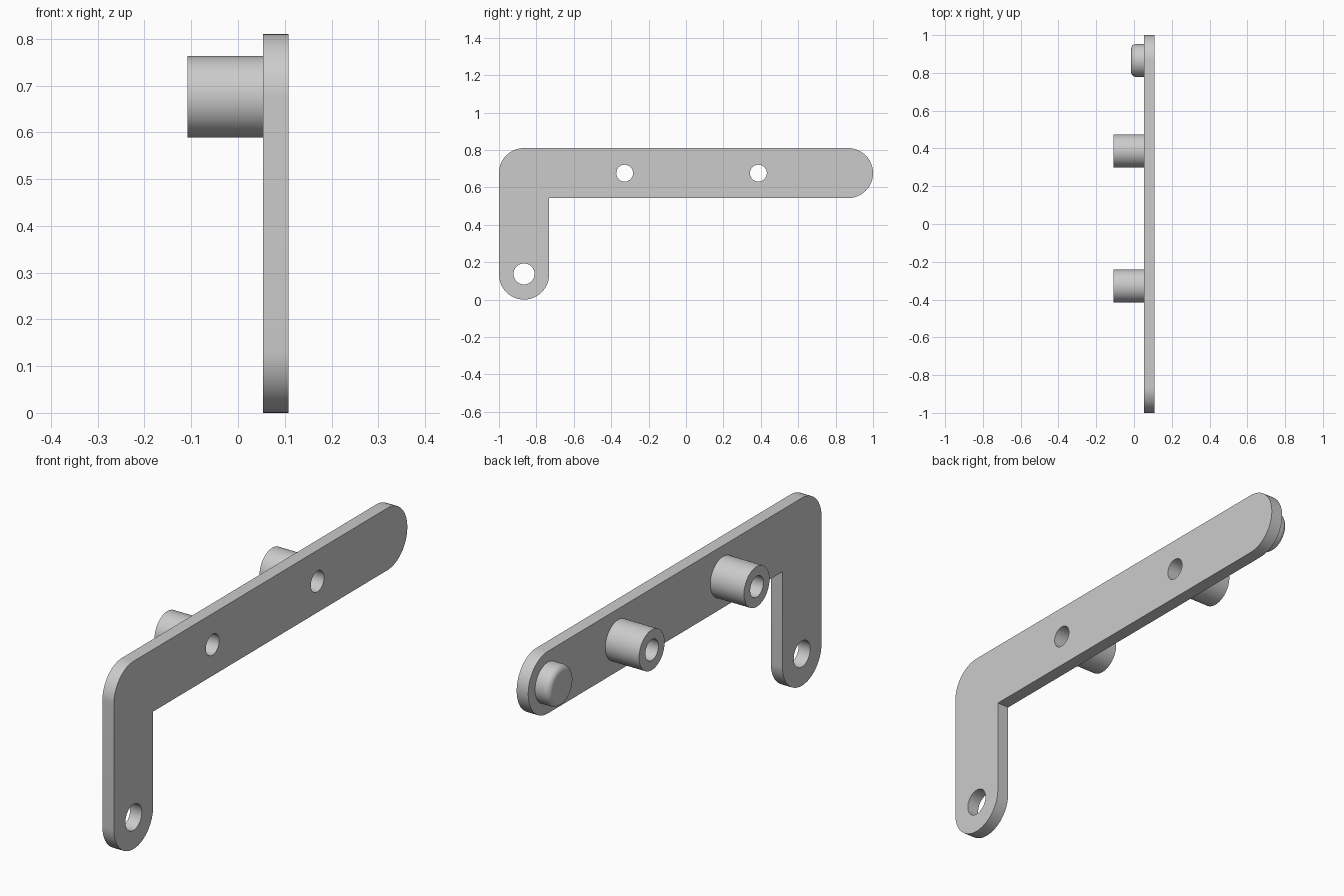
import bpy, bmesh
from math import sin, cos, pi, radians
from mathutils import Matrix, Vector

cube = bpy.data.objects.get("Cube")
if cube:
    bpy.data.objects.remove(cube, do_unlink=True)

grey = bpy.data.materials.new("plain grey")
grey.use_nodes = True
colour = (0.6, 0.6, 0.6, 1)
grey.diffuse_color = colour
grey.node_tree.nodes["Principled BSDF"].inputs["Base Color"].default_value = colour

# Sheet axes: local x -> world y, local y -> world z, local z -> world x
SIDEWAYS = Matrix(((0, 0, 1, 0), (1, 0, 0, 0), (0, 1, 0, 0), (0, 0, 0, 1)))
BACK, FRONT = 0.053, 0.108      # plate faces along x
R = 0.134                       # half width of the arm and leg
ARM_Z = 0.676                   # centre line of the arm
LEG_Y = -1 + R                  # centre line of the leg


def arc(cy, cz, r, start, end, steps=24):
    angles = [radians(start + (end - start) * i / steps) for i in range(steps + 1)]
    return [(cy + r * cos(a), cz + r * sin(a)) for a in angles]


def circle(cy, cz, r):
    return arc(cy, cz, r, 0, 360, 64)[:-1]


def finish(obj):
    obj.data.materials.clear()
    obj.data.materials.append(grey)
    bpy.ops.object.select_all(action='DESELECT')
    obj.select_set(True)
    bpy.context.view_layer.objects.active = obj
    bpy.ops.object.shade_smooth_by_angle(angle=radians(30))


def extrude_outline(name, loops, x0, x1):
    """Solid from an outer loop with hole loops, running from x0 to x1."""
    curve = bpy.data.curves.new(name, 'CURVE')
    curve.dimensions = '2D'
    curve.fill_mode = 'BOTH'
    curve.extrude = (x1 - x0) / 2
    for loop in loops:
        spline = curve.splines.new('POLY')
        spline.points.add(len(loop) - 1)
        for point, (y, z) in zip(spline.points, loop):
            point.co = (y, z, 0, 1)
        spline.use_cyclic_u = True
    obj = bpy.data.objects.new(name, curve)
    bpy.context.collection.objects.link(obj)
    bpy.ops.object.select_all(action='DESELECT')
    obj.select_set(True)
    bpy.context.view_layer.objects.active = obj
    bpy.ops.object.convert(target='MESH')
    obj = bpy.context.view_layer.objects.active
    obj.name = name
    bm = bmesh.new()
    bm.from_mesh(obj.data)
    bmesh.ops.remove_doubles(bm, verts=bm.verts, dist=1e-5)
    bm.transform(Matrix.Translation(((x0 + x1) / 2, 0, 0)) @ SIDEWAYS)
    bmesh.ops.recalc_face_normals(bm, faces=bm.faces)
    bm.to_mesh(obj.data)
    bm.free()
    finish(obj)


# L-shaped plate with rounded ends and three holes
holes = {"front": -0.328, "rear": 0.387}
outline = (arc(LEG_Y, R, R, 180, 360)
           + [(LEG_Y + R, ARM_Z - R)]
           + arc(1 - R, ARM_Z, R, -90, 90)
           + arc(LEG_Y, ARM_Z, R, 90, 180))
plate_holes = [circle(y, ARM_Z, 0.045) for y in holes.values()]
extrude_outline("bracket_plate", [outline, circle(LEG_Y, 0.137, 0.056)] + plate_holes,
                BACK, FRONT)

# Hollow bosses behind the arm holes
for end, y in holes.items():
    extrude_outline(end + "_boss", [circle(y, ARM_Z, 0.087), circle(y, ARM_Z, 0.045)],
                    -0.108, BACK)

# Solid peg with a rounded rim, turned around the x axis
tip, radius, fillet = -0.015, 0.087, 0.025
profile = [(BACK, radius)]
for i in range(9):
    a = i / 8 * pi / 2
    profile.append((tip + fillet * (1 - sin(a)), radius - fillet * (1 - cos(a))))
profile.append((tip, 0))
bm = bmesh.new()
verts = [bm.verts.new((x, 1 - R + r, ARM_Z)) for x, r in profile]
edges = [bm.edges.new(pair) for pair in zip(verts, verts[1:])]
bmesh.ops.spin(bm, geom=verts + edges, cent=Vector((0, 1 - R, ARM_Z)),
               axis=(1, 0, 0), angle=2 * pi, steps=64)
bmesh.ops.remove_doubles(bm, verts=bm.verts, dist=1e-5)
bmesh.ops.holes_fill(bm, edges=[e for e in bm.edges if e.is_boundary])
bmesh.ops.recalc_face_normals(bm, faces=bm.faces)
mesh = bpy.data.meshes.new("end_peg")
bm.to_mesh(mesh)
bm.free()
peg = bpy.data.objects.new("end_peg", mesh)
bpy.context.collection.objects.link(peg)
finish(peg)
